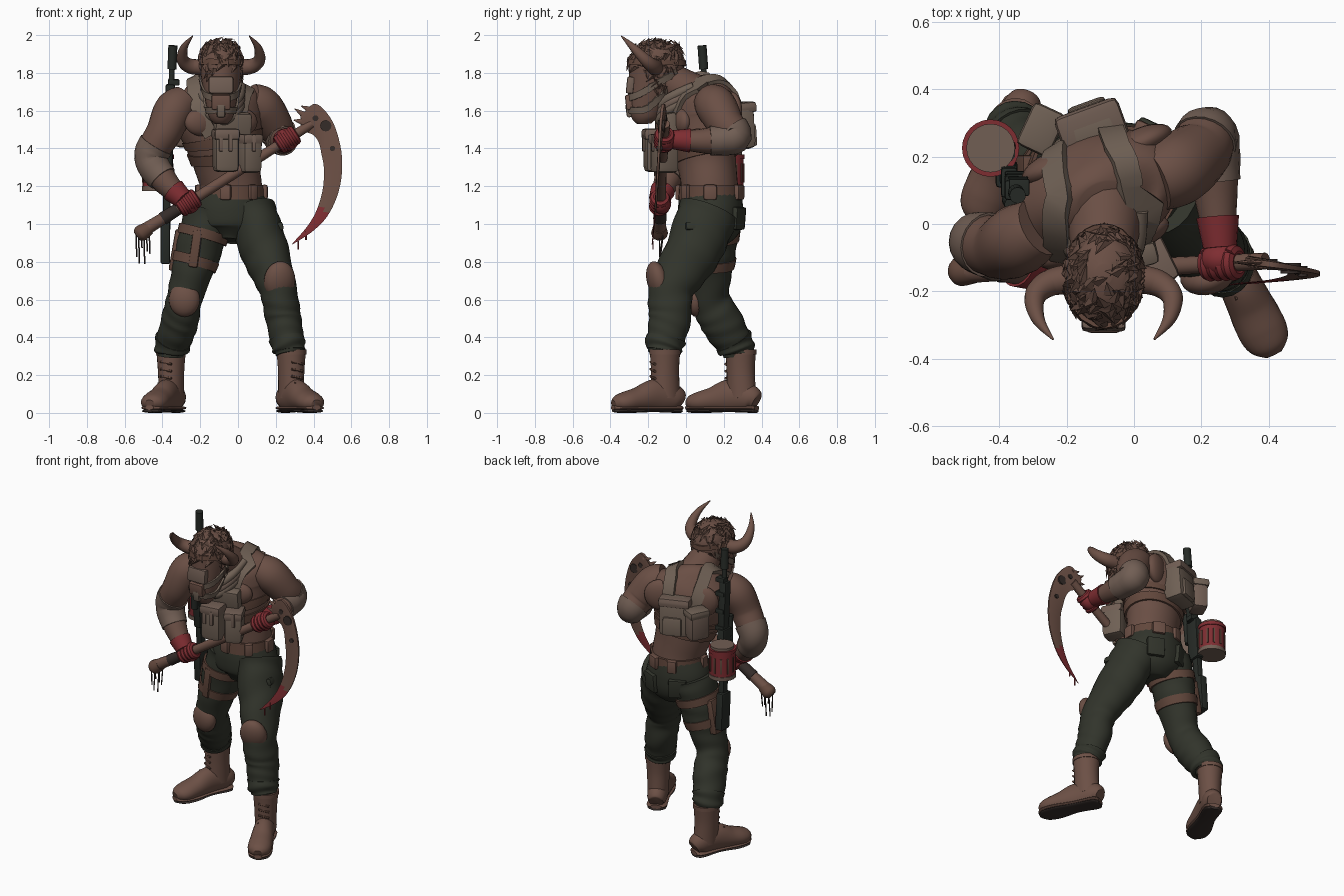
import bpy, bmesh, math, random
from math import sin, cos, radians, pi
from mathutils import Vector, Matrix
from mathutils.bvhtree import BVHTree

if "Cube" in bpy.data.objects:
    bpy.data.objects.remove(bpy.data.objects["Cube"])
random.seed(4)

def material(name, r, g, b):
    m = bpy.data.materials.new(name)
    m.diffuse_color = (r, g, b, 1)
    m.use_nodes = True
    m.node_tree.nodes["Principled BSDF"].inputs["Base Color"].default_value = m.diffuse_color
    return m
SKIN = material("skin", .145, .078, .059)
PANTS = material("dark_olive_cloth", .031, .034, .024)
GEAR = material("tan_canvas", .16, .118, .09)
RED = material("red_paint", .21, .026, .031)
BOOT = material("boot_leather", .15, .08, .06)
METAL = material("dark_metal", .02, .024, .02)
LEATHER = material("belt_leather", .12, .062, .044)
WRAP = material("bandage", .165, .112, .088)
FUR = material("dark_fur", .115, .064, .048)
SOLE = material("black_rubber", .035, .025, .022)

def mk(name, bm, mat, angle=42):
    bmesh.ops.recalc_face_normals(bm, faces=bm.faces)
    me = bpy.data.meshes.new(name)
    bm.to_mesh(me); bm.free()
    for p in me.polygons: p.use_smooth = True
    me.set_sharp_from_angle(angle=radians(angle))
    me.materials.append(mat)
    ob = bpy.data.objects.new(name, me)
    bpy.context.collection.objects.link(ob)
    return ob

def cr(p, t):  # smooth curve through control tuples
    n = len(p) - 1
    f = min(max(t, 0), 1) * n
    i = min(int(f), n - 1); u = f - i
    q = (p[max(i - 1, 0)], p[i], p[i + 1], p[min(i + 2, n)])
    return [.5 * (2*b + (c-a)*u + (2*a-5*b+4*c-d)*u*u + (3*b-a-3*c+d)*u**3) for a, b, c, d in zip(*q)]

def loft(name, rings, mat):
    bm = bmesh.new()
    rs = [[bm.verts.new(v) for v in r] for r in rings]
    n = len(rs[0])
    for a, b in zip(rs, rs[1:]):
        for j in range(n):
            bm.faces.new((a[j], a[(j+1) % n], b[(j+1) % n], b[j]))
    bm.faces.new(rs[0]); bm.faces.new(rs[-1])
    return mk(name, bm, mat)

def tube(name, pts, mat, t0=0, t1=1, grow=0, ref=None, n=20, steps=None, wrinkle=0, xf=None):
    # control points: x, y, z, radius a, [radius b, [section yaw]]
    P = [tuple(p) + ((p[3],) if len(p) == 4 else ()) + ((0,) if len(p) < 6 else ()) for p in pts]
    steps = steps or max(3, int(7 * len(P) * (t1 - t0)))
    rings = []
    for k in range(steps + 1):
        t = t0 + (t1 - t0) * k / steps
        x, y, z, ra, rb, yaw = cr(P, t)
        T = (Vector(cr(P, t + .02)[:3]) - Vector(cr(P, t - .02)[:3])).normalized()
        X = Vector(ref) if ref else Vector((cos(radians(yaw)), sin(radians(yaw)), 0))
        X = (X - T * X.dot(T)).normalized()
        Y = T.cross(X)
        ring = []
        for j in range(n):
            a = 2 * pi * j / n
            w = 1 + wrinkle * sin(t * 55 + 2.5 * sin(a + t * 9))
            v = Vector((x, y, z)) + X * cos(a) * (ra * w + grow) + Y * sin(a) * (rb * w + grow)
            ring.append(xf @ v if xf else v)
        rings.append(ring)
    return loft(name, rings, mat)

def rod(name, a, b, r, mat, n=16, ref=(.3, .9, .1)):
    return tube(name, [(*a, r), (*b, r)], mat, ref=ref, n=n, steps=1)

def loop(name, c, axis, R, r, mat):
    A = Vector(axis).normalized(); U = A.orthogonal().normalized(); V = A.cross(U)
    pts = [(*(Vector(c) + U*R*cos(k*pi/5) + V*R*sin(k*pi/5)), r) for k in range(11)]
    return tube(name, pts, mat, ref=A, n=8, steps=20)

def box(name, loc, size, mat, yaw=0, tilt=0, bevel=.012, roll=0):
    bm = bmesh.new()
    bmesh.ops.create_cube(bm, size=1, matrix=Matrix.Diagonal((*size, 1)))
    bmesh.ops.bevel(bm, geom=bm.edges[:], offset=min(bevel, min(size)*.4), segments=2, profile=.6, affect='EDGES')
    M = Matrix.Rotation(radians(yaw), 4, 'Z') @ Matrix.Rotation(radians(tilt), 4, 'X') @ Matrix.Rotation(radians(roll), 4, 'Y')
    bmesh.ops.transform(bm, matrix=Matrix.Translation(loc) @ M, verts=bm.verts)
    return mk(name, bm, mat)

def ball(name, loc, size, mat, yaw=0, tilt=0):
    bm = bmesh.new()
    M = Matrix.Translation(loc) @ Matrix.Rotation(radians(yaw), 4, 'Z') @ Matrix.Rotation(radians(tilt), 4, 'X') @ Matrix.Diagonal((*size, 1))
    bmesh.ops.create_uvsphere(bm, u_segments=20, v_segments=12, radius=1, matrix=M)
    return mk(name, bm, mat)

def tree(ob):
    return BVHTree.FromPolygons([v.co for v in ob.data.vertices], [p.vertices[:] for p in ob.data.polygons])

def strap(name, bvh, pts, width, mat, off=.018):  # ribbon laid on a surface
    hits = [bvh.find_nearest(Vector(cr(pts, k / 20)))[:2] for k in range(21)]
    rings = []
    for k, (p, nrm) in enumerate(hits):
        T = hits[min(k + 1, 20)][0] - hits[max(k - 1, 0)][0]
        S = T.cross(nrm).normalized() * width / 2
        rings.append([p + S + nrm*off, p - S + nrm*off, p - S - nrm*.01, p + S - nrm*.01])
    return loft(name, rings, mat)

# Torso, neck and chest muscles
TORSO = [(-.035, .13, 1.1, .165, .16, 5), (-.035, .125, 1.2, .162, .15, 8), (-.06, .11, 1.32, .175, .155, 14),
         (-.08, .09, 1.45, .21, .17, 20), (-.1, .09, 1.56, .245, .18, 24), (-.1, .085, 1.65, .24, .165, 24),
         (-.1, .075, 1.72, .18, .12, 24), (-.09, .06, 1.76, .08, .07, 20)]
torso = tube("torso", TORSO, SKIN, n=36)
tube("neck", [(-.1, .12, 1.62, .13), (-.09, .02, 1.69, .115), (-.09, -.1, 1.77, .09)], SKIN)
for x, y in ((-.19, -.08), (.01, -.03)):
    ball("chest_muscle", (x, y, 1.54), (.1, .045, .075), SKIN, 22)
for x, y in ((-.24, .17), (.02, .24)):
    ball("shoulder_blade", (x, y, 1.6), (.1, .045, .1), SKIN, 24)

# Arms with bandaged elbows and red gloves
ARM_L = [(-.28, -.01, 1.65, .09), (-.34, -.045, 1.6, .105), (-.39, -.07, 1.49, .095), (-.46, -.055, 1.35, .083),
         (-.39, -.1, 1.23, .07), (-.29, -.145, 1.13, .045)]
ARM_R = [(.06, .13, 1.65, .095), (.125, .16, 1.62, .108), (.19, .21, 1.53, .097), (.222, .255, 1.46, .083),
         (.24, .11, 1.44, .068), (.255, -.07, 1.447, .042)]
shaft_dir = Vector((.91, .03, .58)).normalized()
for side, arm, hand in (("right", ARM_L, (-.265, -.14, 1.112)), ("left", ARM_R, (.26, -.115, 1.447))):
    tube(side + "_arm", arm, SKIN)
    tube(side + "_elbow_wrap", arm, WRAP, .5, .78, .007, wrinkle=.015)
    tube(side + "_glove_cuff", arm, RED, .89, 1, .008)
    ball(side + "_fist", Vector(hand) + Vector((0, .01, 0)), (.064, .052, .06), RED)
    for k in range(4):
        loop(side + "_finger", Vector(hand) + shaft_dir * (k * .027 - .04), shaft_dir, .034, .021, RED)

# Trousers: pelvis, legs and bloused cuffs
PELVIS = [(-.035, .13, 1.19, .165, .16), (-.04, .13, 1.08, .205, .172), (-.035, .13, .98, .19, .16), (-.04, .12, .91, .08, .1)]
tube("trouser_seat", PELVIS, PANTS, n=28)
LEG_L = [(-.15, .14, 1.07, .13, .15), (-.21, .13, .86, .122, .135), (-.28, .125, .62, .095, .105),
         (-.31, .19, .48, .1, .112), (-.35, .265, .35, .087, .092), (-.355, .275, .3, .07, .075)]
LEG_R = [(.07, .12, 1.07, .13, .16), (.14, .04, .86, .128, .15), (.21, -.075, .66, .1, .12),
         (.24, -.085, .5, .095, .112), (.265, -.115, .36, .085, .095), (.272, -.125, .31, .07, .075)]
for side, leg in (("right", LEG_L), ("left", LEG_R)):
    tube(side + "_trouser_leg", leg, PANTS, n=24, steps=60, wrinkle=.022)
    tube(side + "_trouser_cuff", leg, PANTS, .74, .9, .006, steps=16, wrinkle=.05)
ball("right_knee_pad", (-.284, .055, .6), (.083, .052, .092), BOOT, -8)
ball("left_knee_pad", (.22, -.15, .7), (.085, .055, .105), BOOT, 15, 15)
box("thigh_pocket", (.208, .065, .93), (.05, .13, .15), PANTS, 10, 0, roll=-16)
box("pocket_flap", (.2, .065, .985), (.06, .14, .045), PANTS, 10, 0, roll=-16)
for x in (-.13, .06):
    box("rear_pocket", (x, .275, 1.03), (.11, .04, .12), PANTS, 28 if x < 0 else -25, -5)

# Boots with soles and laces
for side, x, y, yaw in (("right", -.358, .28, -22), ("left", .286, -.12, 26)):
    M = Matrix.Translation((x, y, 0)) @ Matrix.Rotation(radians(yaw), 4, 'Z')
    tube(side + "_boot_shaft", [(0, .01, .33, .078, .082), (0, .01, .22, .069, .076), (0, .015, .08, .064, .08)], BOOT, xf=M)
    foot = tube(side + "_boot_foot", [(0, .1, .06, .045, .045), (0, .06, .08, .06, .072), (0, -.05, .09, .063, .088),
         (0, -.15, .07, .07, .066), (0, -.22, .058, .073, .056), (0, -.265, .052, .06, .044), (0, -.292, .045, .03, .024)], BOOT, xf=M)
    for v in foot.data.vertices: v.co.z = max(v.co.z, .012)
    tube(side + "_boot_welt", [(0, .102, .026, .035, .012), (0, .07, .026, .062, .012), (0, -.06, .026, .06, .012),
         (0, -.18, .026, .073, .012), (0, -.26, .026, .062, .012), (0, -.297, .028, .025, .012)], BOOT, xf=M)
    tube(side + "_boot_sole", [(0, .1, .01, .03, .01), (0, .07, .01, .058, .01), (0, -.06, .014, .055, .01),
         (0, -.18, .01, .07, .01), (0, -.26, .01, .058, .01), (0, -.292, .014, .02, .01)], SOLE, xf=M)
    for k in range(5):
        a, b = M @ Vector((-.032, -.06 - .012*k*(k > 2), .27 - .038*k)), M @ Vector((.032, -.064 - .012*k*(k > 2), .258 - .038*k))
        rod(side + "_boot_lace", a, b, .007, LEATHER, 6)
    tube(side + "_boot_collar", [(0, .01, .335, .08, .085), (0, .01, .31, .08, .085)], BOOT, xf=M)

# Horned beast head
HEAD = [(-.09, -.22, 1.53, .035, .035), (-.09, -.22, 1.57, .065, .075), (-.09, -.205, 1.66, .085, .105), (-.09, -.175, 1.76, .103, .132),
        (-.09, -.155, 1.84, .112, .145), (-.09, -.15, 1.91, .1, .125), (-.09, -.15, 1.95, .07, .085), (-.09, -.15, 1.97, .025, .03)]
head = tube("beast_head", HEAD, SKIN, n=28)
hb = tree(head)
for s in (-1, 1):
    h = [(.08, -.16, 1.83, .045), (.16, -.175, 1.835, .04), (.203, -.215, 1.87, .032), (.195, -.28, 1.935, .02), (.15, -.342, 1.995, .003)]
    tube("horn", [(-.09 + s * p[0], *p[1:]) for p in h], BOOT, ref=(1, 1, 1), n=14)
    strap("muzzle_strap", hb, [(-.09 + s*.05, -.36, 1.66), (-.09 + s*.15, -.22, 1.7), (-.09 + s*.12, -.02, 1.8)], .035, GEAR, .01)
    strap("jaw_strap", hb, [(-.09 + s*.03, -.34, 1.6), (-.09 + s*.14, -.2, 1.6), (-.09 + s*.13, -.06, 1.68)], .035, GEAR, .01)
box("brow_plate", (-.09, -.295, 1.735), (.13, .04, .09), WRAP, 0, -6)
box("muzzle_plate", (-.09, -.3, 1.645), (.1, .04, .08), BOOT, 0, 6)
box("muzzle_clasp", (-.09, -.3, 1.6), (.045, .035, .07), GEAR, 0, 8)
strap("head_wrap", hb, [(-.25, -.2, 1.86), (-.09, -.4, 1.87), (.07, -.2, 1.86), (-.02, .1, 1.86), (-.16, .1, 1.86), (-.25, -.2, 1.86)], .03, LEATHER, .012)
bm = bmesh.new()  # tufts of hair lying on the skull
for k in range(200):
    a, z = random.uniform(0, 2*pi), random.uniform(1.68, 1.98)
    if z < 1.78 and sin(a) < -.2: continue
    q = random.random()**.5
    p, nrm = hb.find_nearest(Vector((-.09 + .2*cos(a)*q, -.15 + .2*sin(a)*q, z + .06*(1 - q))))[:2]
    S = nrm.cross(Vector((.1, .2, 1))).normalized()
    D = S.cross(nrm) * random.choice((-1, 1)) + S * random.uniform(-.9, .9)
    w = [bm.verts.new(p + v) for v in (S*.022, -S*.022, nrm*.014, D*.045 + nrm*.01)]
    for f in ((0, 1, 3), (1, 2, 3), (2, 0, 3)): bm.faces.new([w[i] for i in f])
mk("hair_tufts", bm, FUR, 20)

# Collar, harness straps and chest pouches
tb = tree(torso)
for d, m in ((0, GEAR), (.03, WRAP), (.06, GEAR)):
    tube("neck_scarf", [(-.2, .03, 1.73 - d, .022), (-.18, -.08, 1.67 - d, .028), (-.08, -.135, 1.61 - d, .03),
         (0, -.08, 1.67 - d, .028), (.02, .04, 1.73 - d, .022)], m, ref=(0, .2, 1), n=10)
strap("shoulder_strap", tb, [(-.24, .3, 1.5), (-.25, .2, 1.7), (-.26, .05, 1.85), (-.24, -.15, 1.68), (-.15, -.2, 1.45)], .075, GEAR, .02)
strap("shoulder_strap", tb, [(-.08, .32, 1.5), (-.05, .25, 1.75), (.05, .1, 1.85), (.07, -.1, 1.7), (.05, -.15, 1.45)], .075, GEAR, .02)
tube("chest_band", TORSO, LEATHER, .31, .37, .01, n=36)
tube("chest_band", TORSO, LEATHER, .4, .45, .008, n=36)
box("chest_plate", (-.03, -.095, 1.51), (.2, .07, .16), GEAR, 14, 10, .02)
box("chest_pouch", (-.065, -.155, 1.385), (.13, .13, .22), GEAR, 8, 0, .03)
box("chest_pouch_flap", (-.065, -.16, 1.475), (.138, .14, .06), WRAP, 8, 0, .02)
box("side_pouch", (.055, -.115, 1.37), (.11, .13, .2), GEAR, 26, 0, .03)
box("side_pouch_flap", (.055, -.117, 1.45), (.118, .14, .055), WRAP, 26, 0, .02)
for x, y in ((-.09, -.224), (-.04, -.222), (.085, -.175)):
    box("pouch_tab", (x, y, 1.43), (.022, .015, .09), WRAP, 12, 0, .004)

# Backpack
box("backpack", (-.12, .28, 1.52), (.19, .13, .25), GEAR, 20, 4, .04)
box("backpack_lid", (-.125, .285, 1.615), (.2, .13, .06), WRAP, 20, 6, .025)
box("backpack_pocket", (-.135, .335, 1.47), (.12, .05, .12), GEAR, 20, 4, .018)
box("back_pouch", (-.275, .275, 1.5), (.1, .13, .19), WRAP, -25, 0, .03)
box("back_pouch_flap", (-.275, .28, 1.575), (.106, .138, .05), GEAR, -25, 0, .02)

# Belt with pouches
tube("belt", [(-.035, .128, 1.13, .176, .168), (-.035, .128, 1.205, .172, .163)], LEATHER, n=32)
for a, w in ((-100, .06), (-50, .05), (0, .07), (65, .08), (110, .06), (185, .06)):
    c, s = cos(radians(a)), sin(radians(a))
    box("belt_pouch", (-.035 + .175*c, .128 + .167*s, 1.168), (w, .035, .08), BOOT, a - 90)

# Thigh holster
tube("thigh_strap", LEG_L, LEATHER, .11, .15, .01, n=24)
tube("thigh_strap", LEG_L, LEATHER, .23, .27, .008, n=24)
box("holster", (-.325, .15, .86), (.05, .11, .22), LEATHER, 0, 0, roll=10)
box("front_holster_plate", (-.225, .0, .87), (.05, .03, .2), LEATHER, -10, 0, roll=8)

# Rifle carried on the back
lo, hi = Vector((-.39, .17, .78)), Vector((-.345, .085, 1.94))
at = lambda z: lo.lerp(hi, (z - .78) / 1.16)
rod("rifle_muzzle", at(1.82), at(1.945), .024, METAL, ref=(1, 0, 0))
rod("rifle_barrel", at(1.5), at(1.85), .015, METAL, ref=(1, 0, 0))
for nm, z, sz in (("handguard", 1.58, (.05, .06, .32)), ("receiver", 1.3, (.05, .09, .28)), ("stock_tube", 1.08, (.04, .05, .24)), ("stock", .91, (.05, .09, .24))):
    box("rifle_" + nm, at(z), sz, METAL, 0, 4)
box("rifle_magazine", at(1.34) + Vector((0, .07, 0)), (.035, .1, .06), METAL, 0, 12)
rod("rifle_scope", at(1.3) + Vector((0, -.06, 0)), at(1.5) + Vector((0, -.06, 0)), .022, METAL, ref=(1, 0, 0))
for z in (1.44, 1.55, 1.66, 1.75):
    box("rifle_rail_block", at(z) + Vector((.012, .01, 0)), (.06, .05, .03), METAL, 0, 4, .005)

# Red canister hanging at the hip
C = Vector((-.425, .225, 0))
for nm, a, b, r, m in (("body", 1.19, 1.35, .08, RED), ("base_rim", 1.175, 1.2, .084, WRAP), ("top_rim", 1.345, 1.368, .085, RED), ("lid", 1.355, 1.385, .072, WRAP)):
    rod("canister_" + nm, C + Vector((0, 0, a)), C + Vector((0, 0, b)), r, m, 24, (1, 0, 0))
for k in range(12):
    a = k * pi / 6
    box("canister_stripe", C + Vector((.08*cos(a), .08*sin(a), 1.27)), (.012, .008, .1), LEATHER, math.degrees(a) + 90, 0, .002)

# Scythe: shaft, bone grip, dripping strands
tube("scythe_shaft", [(-.5, -.14, .965, .036), (-.3, -.135, 1.09, .029), (0, -.13, 1.28, .028), (.39, -.11, 1.53, .025)], BOOT, ref=(0, 1, 0), n=14)
tube("shaft_knob", [(-.535, -.141, .935, .028), (-.515, -.14, .95, .044), (-.47, -.14, .98, .036)], LEATHER, ref=(0, 1, 0), n=14)
tube("grip_wrap", [(-.4, -.138, 1.027, .036), (-.32, -.136, 1.078, .033)], SOLE, ref=(0, 1, 0), n=14)
for k in range(6):
    x = -.54 + .014 * k
    rod("hanging_strand", (x, -.14 + .02*(k % 2), .95), (x + .004, -.14, random.uniform(.77, .88)), .004, SOLE, 6, (1, 0, 0))

# Scythe blade swept from paired outer and inner edge points, bloodied low down
EDGE = [(.33, 1.57, .35, 1.49), (.40, 1.635, .40, 1.47), (.46, 1.60, .428, 1.43), (.515, 1.51, .442, 1.37), (.55, 1.36, .455, 1.29),
        (.54, 1.2, .448, 1.18), (.485, 1.06, .415, 1.07), (.40, .965, .365, .985), (.285, .89, .288, .897)]
rings = []
for k in range(41):
    a, b, c, d = cr(EDGE, k / 40)
    y, h = -.11 - .07 * (k / 40), .016 * (1 - k / 45)
    rings.append([(a, y - h*.6, b), (a, y + h*.6, b), ((a + c)/2, y + h, (b + d)/2), (c, y, d), ((a + c)/2, y - h, (b + d)/2)])
blade = loft("scythe_blade", rings, BOOT)
blade.data.materials.append(RED)
for p in blade.data.polygons: p.material_index = int(p.center.z < 1.07 + .03 * sin(p.center.x * 60))
for x, z, dx, dz in ((.36, 1.57, -.06, .04), (.35, 1.54, -.055, .01), (.39, 1.6, -.055, .025)):
    tube("blade_tooth", [(x, -.114, z, .01, .022), (x + dx, -.114, z + dz, .002)], BOOT, ref=(0, 1, 0), n=8)
for x, z, r, y in ((.465, 1.52, .03, -.131), (.41, 1.56, .016, -.12), (.5, 1.4, .014, -.14)):
    rod("blade_hole", (x, y - .016, z), (x, y + .016, z), r, SOLE, 12, (1, 0, 0))
for x, z in ((.32, .91), (.36, .96)):
    rod("blade_drip", (x, -.175, z), (x, -.175, z - .045), .004, RED, 6, (1, 0, 0))
